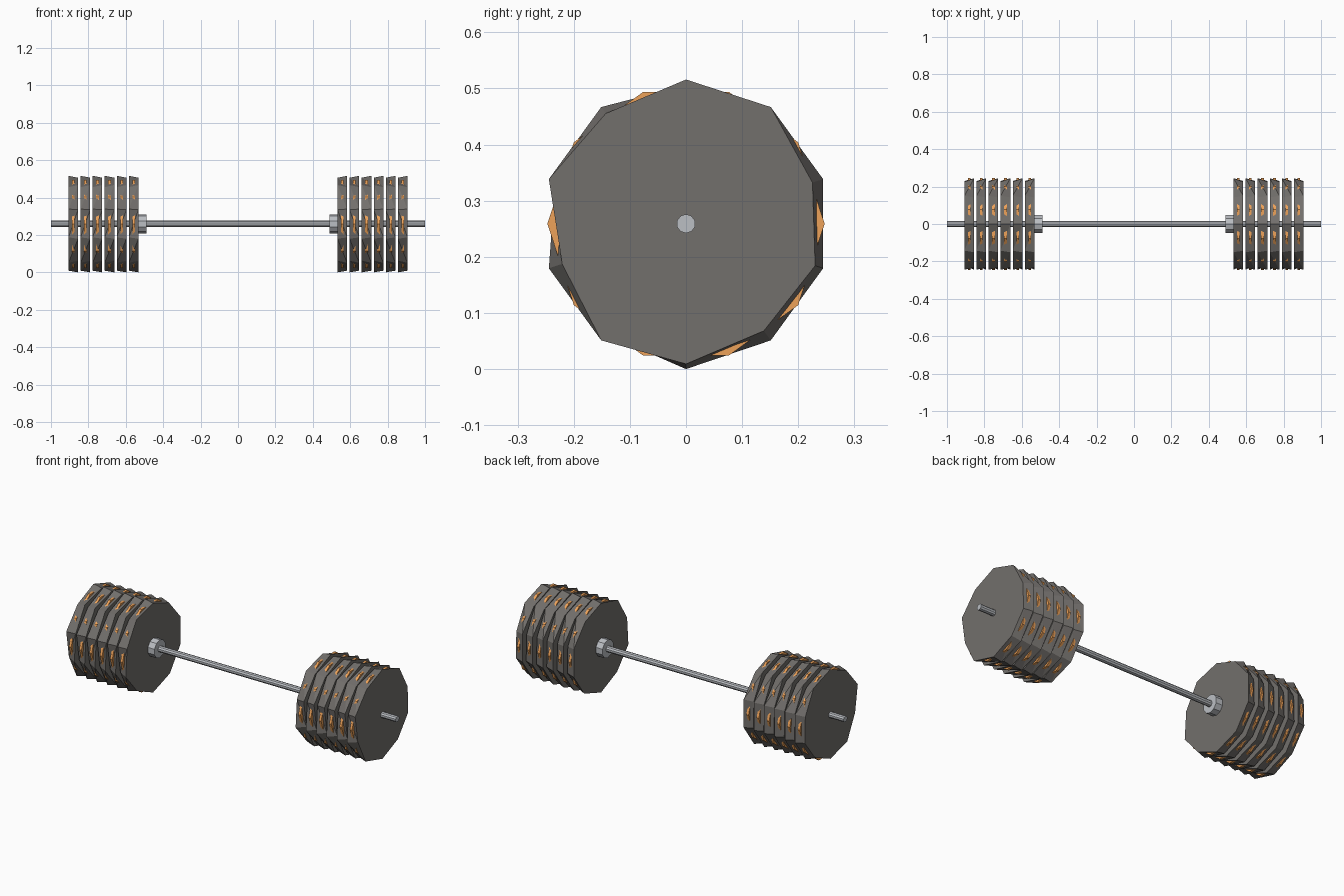
import bpy, bmesh, math

if "Cube" in bpy.data.objects:
    bpy.data.objects.remove(bpy.data.objects["Cube"])

ZC = 0.259      # height of the bar axis
SIDES = 10


def material(name, color):
    m = bpy.data.materials.new(name)
    m.diffuse_color = (*color, 1)
    m.use_nodes = True
    m.node_tree.nodes["Principled BSDF"].inputs["Base Color"].default_value = m.diffuse_color
    return m


STEEL = material("steel", (0.5, 0.52, 0.55))
IRON = material("dark_iron", (0.17, 0.16, 0.15))
ORANGE = material("orange_band", (0.85, 0.36, 0.1))


def disc(name, x0, x1, radii0, radii1, start, mat):
    """Faceted disc along x; each end has its own list of corner radii."""
    bm = bmesh.new()
    rings = []
    for x, radii in ((x0, radii0), (x1, radii1)):
        ring = []
        for i, r in enumerate(radii):
            a = math.radians(start) + 2 * math.pi * i / len(radii)
            ring.append(bm.verts.new((x, r * math.cos(a), ZC + r * math.sin(a))))
        rings.append(ring)
    n = len(radii0)
    for i in range(n):
        j = (i + 1) % n
        a, b, c, d = rings[0][i], rings[0][j], rings[1][j], rings[1][i]
        bm.faces.new((a, b, c))
        bm.faces.new((a, c, d))
    bm.faces.new(rings[0])
    bm.faces.new(rings[1])
    bmesh.ops.recalc_face_normals(bm, faces=bm.faces)
    bmesh.ops.dissolve_limit(bm, angle_limit=0.001, verts=bm.verts, edges=bm.edges)
    me = bpy.data.meshes.new(name)
    bm.to_mesh(me)
    bm.free()
    me.materials.append(mat)
    ob = bpy.data.objects.new(name, me)
    bpy.context.collection.objects.link(ob)
    return ob


# Bar
disc("bar", -1, 1, [0.017] * SIDES, [0.017] * SIDES, 90, STEEL)

# Worn, uneven corner radii of a plate's outer and inner face, from the top round
outer = [.257, .243, .257, .232, .257, .25, .236, .242, .237, .257]
inner = [.247, .257, .245, .257, .243, .259, .257, .257, .257, .242]

for side, label in ((-1, "left"), (1, "right")):
    # Inner collar
    disc(f"collar_{label}", side * 0.49, side * 0.531,
         [0.051] * SIDES, [0.051] * SIDES, 90, STEEL)
    # Six plates, each with an orange band showing through its rim
    for k in range(6):
        xc = side * (0.558 + k * 0.0645)
        h = side * 0.0255
        disc(f"plate_{label}_{k + 1}", xc - h, xc + h, inner, outer, 90, IRON)
        w = side * 0.007
        disc(f"band_{label}_{k + 1}", xc - w, xc + w,
             [0.247] * SIDES, [0.247] * SIDES, 0, ORANGE)
